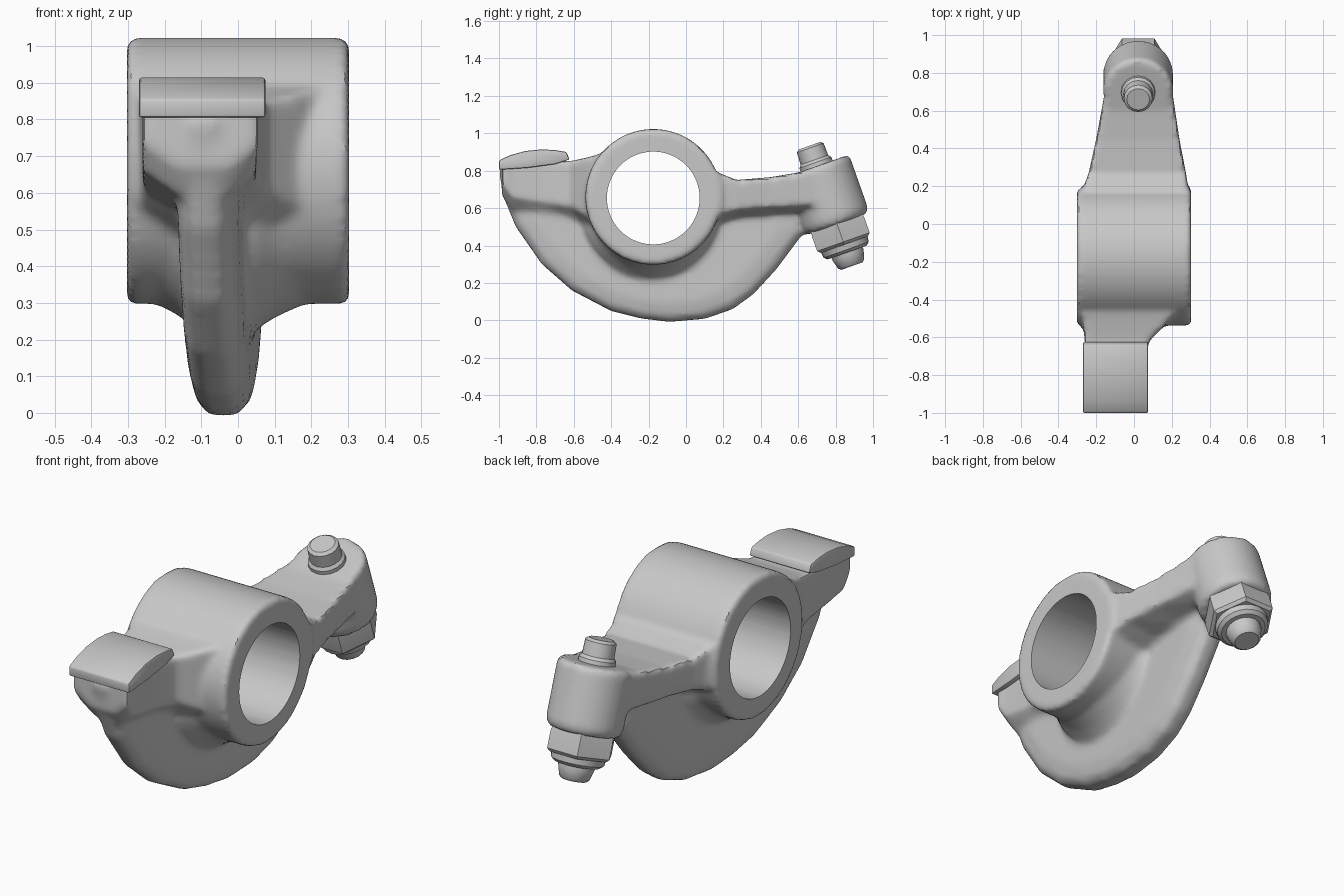
import bpy, bmesh
from math import cos, sin, pi, radians
from mathutils import Vector

cube = bpy.data.objects.get("Cube")
if cube:
    bpy.data.objects.remove(cube, do_unlink=True)

metal = bpy.data.materials.new("cast_grey_metal")
metal.use_nodes = True
grey = (0.58, 0.58, 0.58, 1)
metal.diffuse_color = grey
metal.node_tree.nodes["Principled BSDF"].inputs["Base Color"].default_value = grey


def skin(bm, rings):
    """Bridge matching rings of points and cap both ends."""
    loops = [[bm.verts.new(p) for p in ring] for ring in rings]
    for a, b in zip(loops, loops[1:]):
        for i in range(len(a)):
            j = (i + 1) % len(a)
            bm.faces.new((a[i], a[j], b[j], b[i]))
    bm.faces.new(loops[0])
    bm.faces.new(loops[-1])


def turned(bm, origin, axis, profile, sides=48):
    """Turn (distance, radius) pairs about an axis in the y-z plane or along x."""
    axis = Vector(axis).normalized()
    u = Vector((0, 1, 0)) if abs(axis.x) > 0.9 else Vector((1, 0, 0))
    v = axis.cross(u)
    angles = [2 * pi * i / sides for i in range(sides)]
    skin(bm, [[Vector(origin) + axis * t + r * (u * cos(a) + v * sin(a)) for a in angles]
              for t, r in profile])


def make(name, bm):
    bmesh.ops.recalc_face_normals(bm, faces=bm.faces)
    mesh = bpy.data.meshes.new(name)
    bm.to_mesh(mesh)
    bm.free()
    mesh.materials.append(metal)
    obj = bpy.data.objects.new(name, mesh)
    bpy.context.collection.objects.link(obj)
    return obj


def bake(obj):
    """Turn the modifier result into the object's own mesh."""
    graph = bpy.context.evaluated_depsgraph_get()
    mesh = bpy.data.meshes.new_from_object(obj.evaluated_get(graph))
    obj.modifiers.clear()
    obj.data = mesh
    mesh.materials.clear()
    mesh.materials.append(metal)


def web_x(y):
    return -0.095 + 0.06 * (y + 1)


def beam(bm, sections, drop):
    """Loft box sections along y, tapering underneath towards the web."""
    rings = []
    for y, x0, x1, z0, z1 in sections:
        c = web_x(y)
        rings.append([(x0, y, z1), (x1, y, z1), (x1, y, z0), (c + 0.07, y, z0 - drop),
                      (c - 0.07, y, z0 - drop), (x0, y, z0)])
    skin(bm, rings)


BORE = (0, -0.175, 0.66)
SCREW_TOP = (0.022, 0.70, 0.82)
SCREW_AXIS = (0, 0.333, -0.943)

# Cast body: all solids overlap here and are fused below
bm = bmesh.new()

# Sleeve
turned(bm, BORE, (1, 0, 0), [(-0.303, 0.363), (0.303, 0.363)], 64)
# Fillet between the sleeve's underside and the web
turned(bm, (-0.04, -0.175, 0.605), (1, 0, 0),
       [(-0.2, 0.3), (-0.13, 0.335), (-0.08, 0.37), (0.08, 0.385), (0.14, 0.345), (0.24, 0.3)])

# Curved web, thinner towards its rim and slightly skewed
outline = [(-1.0, 0.8), (-0.975, 0.66), (-0.91, 0.5), (-0.77, 0.3), (-0.61, 0.16),
           (-0.4, 0.05), (-0.24, 0.01), (-0.09, -0.008), (0.1, 0.008), (0.25, 0.06),
           (0.36, 0.14), (0.48, 0.27), (0.63, 0.47), (0.63, 0.6), (0.45, 0.68),
           (-0.17, 0.72), (-0.7, 0.78)]
layers = [(-0.082, 0.84), (-0.067, 0.95), (-0.035, 1), (0.035, 1), (0.067, 0.95), (0.082, 0.84)]
rings = []
for dx, s in layers:
    pts = [(-0.175 + (y + 0.175) * s, 0.62 + (z - 0.62) * s) for y, z in outline]
    rings.append([(web_x(y) + dx, y, z) for y, z in pts])
skin(bm, rings)

# Front block under the pad
beam(bm, [(-0.985, -0.26, 0.06, 0.74, 0.85), (-0.93, -0.26, 0.05, 0.66, 0.87),
          (-0.75, -0.26, 0.05, 0.63, 0.86), (-0.62, -0.26, 0.08, 0.61, 0.85),
          (-0.53, -0.27, 0.17, 0.56, 0.87), (-0.42, -0.28, 0.26, 0.5, 0.9)], 0.07)

# Rear arm
beam(bm, [(0.0, -0.28, 0.29, 0.5, 0.84), (0.17, -0.275, 0.29, 0.56, 0.79),
          (0.27, -0.24, 0.275, 0.59, 0.75), (0.45, -0.2, 0.24, 0.605, 0.765),
          (0.72, -0.15, 0.2, 0.62, 0.81)], 0.04)

# Screw boss
turned(bm, SCREW_TOP, SCREW_AXIS, [(-0.005, 0.175), (0.015, 0.185), (0.29, 0.185), (0.325, 0.17)])

body = make("rocker_body", bm)
fuse = body.modifiers.new("fuse", "REMESH")
fuse.mode = "VOXEL"
fuse.voxel_size = 0.016
blend = body.modifiers.new("blend", "SMOOTH")
blend.factor = 0.5
blend.iterations = 6
bake(body)

# Bore through the sleeve
bm = bmesh.new()
turned(bm, (0, -0.175, 0.654), (1, 0, 0), [(-0.5, 0.248), (0.5, 0.248)], 72)
cutter = make("bore_cutter", bm)
cutter.hide_render = True
cut = body.modifiers.new("bore", "BOOLEAN")
cut.operation = "DIFFERENCE"
cut.solver = "EXACT"
cut.object = cutter
bake(body)
bpy.data.objects.remove(cutter, do_unlink=True)

# Curved contact pad
bm = bmesh.new()
side = [(-1.0, 0.805), (-1.0, 0.855), (-0.94, 0.883), (-0.86, 0.905), (-0.77, 0.914),
        (-0.7, 0.91), (-0.64, 0.9), (-0.622, 0.86), (-0.7, 0.835), (-0.85, 0.815)]
skin(bm, [[(x, y, z) for y, z in side] for x in (-0.27, 0.075)])
pad = make("contact_pad", bm)
edge = pad.modifiers.new("edge", "BEVEL")
edge.width = 0.008
edge.segments = 2
bake(pad)

# Adjusting screw, with a small collar on top and a tapered tip
bm = bmesh.new()
turned(bm, SCREW_TOP, SCREW_AXIS,
       [(-0.12, 0.06), (-0.108, 0.076), (-0.04, 0.078), (-0.025, 0.09), (0.02, 0.092),
        (0.3, 0.085), (0.5, 0.088), (0.55, 0.074), (0.562, 0.06)], 16)
screw = make("adjusting_screw", bm)

# Lock nut and its round washer face
bm = bmesh.new()
turned(bm, SCREW_TOP, SCREW_AXIS, [(0.3, 0.165), (0.345, 0.172), (0.425, 0.172), (0.44, 0.155)], 6)
turned(bm, SCREW_TOP, SCREW_AXIS, [(0.42, 0.135), (0.47, 0.128), (0.485, 0.11)], 24)
nut = make("lock_nut", bm)

bpy.ops.object.select_all(action="DESELECT")
for obj in (body, pad, screw, nut):
    obj.select_set(True)
bpy.context.view_layer.objects.active = body
bpy.ops.object.shade_smooth_by_angle(angle=radians(35))
